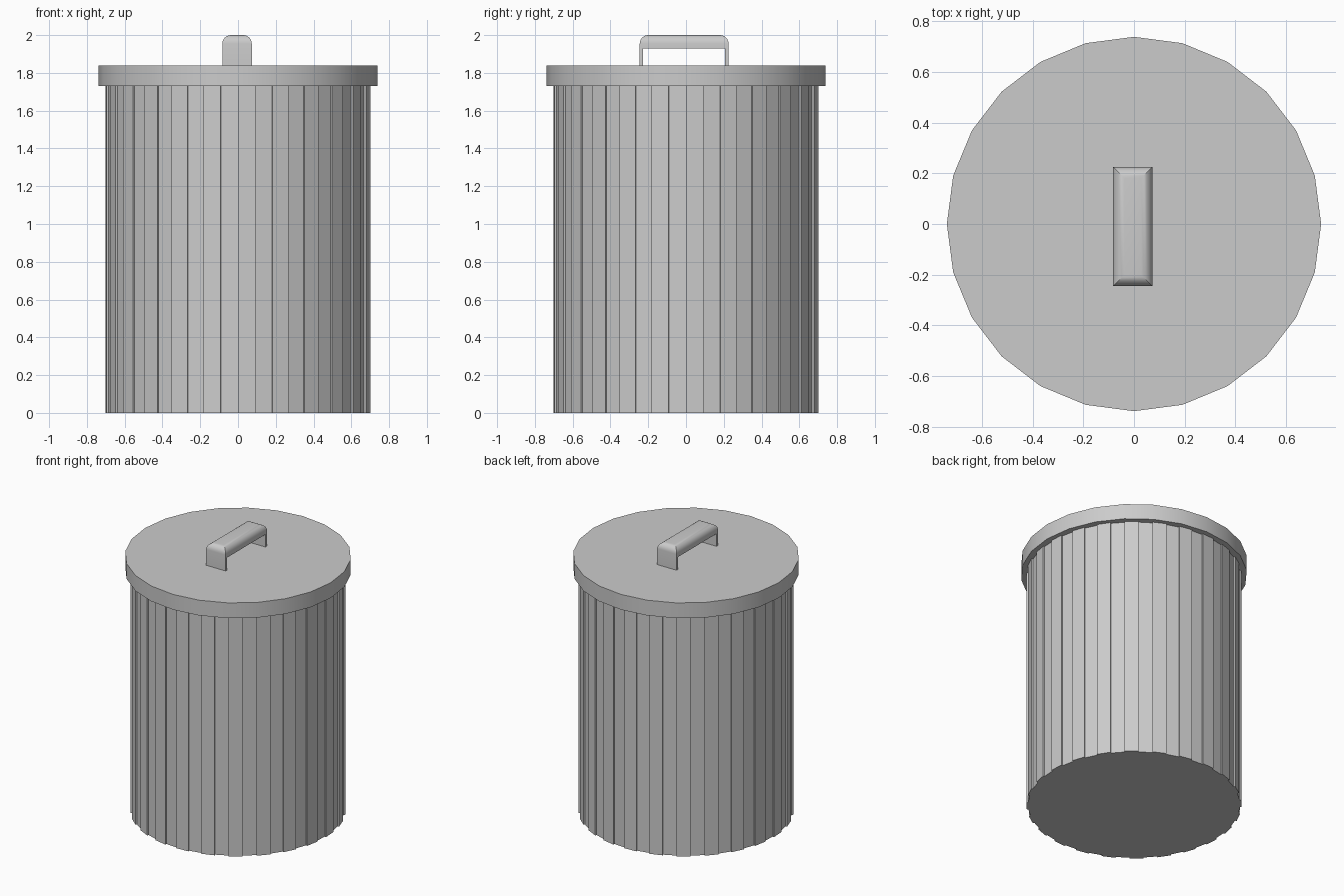
import bpy
import bmesh
import math
from mathutils import Vector

cube = bpy.data.objects.get("Cube")
if cube:
    bpy.data.objects.remove(cube, do_unlink=True)

# One plain galvanised grey
metal = bpy.data.materials.new("galvanised_grey")
metal.use_nodes = True
colour = (0.6, 0.6, 0.6, 1)
metal.diffuse_color = colour
metal.node_tree.nodes["Principled BSDF"].inputs["Base Color"].default_value = colour


def prism(name, outline, depth, bevel_rule=None, bevel=0.045, smooth=False):
    """Extrude a closed outline, optionally rounding the edges a rule picks."""
    bm = bmesh.new()
    base = bm.faces.new([bm.verts.new(p) for p in outline])
    moved = bmesh.ops.extrude_face_region(bm, geom=[base], use_keep_orig=True)
    verts = [v for v in moved["geom"] if isinstance(v, bmesh.types.BMVert)]
    bmesh.ops.translate(bm, verts=verts, vec=depth)
    bmesh.ops.recalc_face_normals(bm, faces=bm.faces)
    if bevel_rule:
        edges = [e for e in bm.edges if all(bevel_rule(v.co) for v in e.verts)]
        bmesh.ops.bevel(bm, geom=edges, offset=bevel, segments=6,
                        profile=0.5, affect='EDGES')
    mesh = bpy.data.meshes.new(name)
    bm.to_mesh(mesh)
    bm.free()
    mesh.materials.append(metal)
    obj = bpy.data.objects.new(name, mesh)
    bpy.context.collection.objects.link(obj)
    if smooth:
        bpy.ops.object.select_all(action='DESELECT')
        obj.select_set(True)
        bpy.context.view_layer.objects.active = obj
        bpy.ops.object.shade_smooth_by_angle(angle=math.radians(30))
    return obj


def polar(radius, degrees, z):
    a = math.radians(degrees)
    return Vector((radius * math.cos(a), radius * math.sin(a), z))


SIDES = 24
STEP = 360 / SIDES
LID_BOTTOM, LID_TOP = 1.73, 1.84

# Body: raised and sunken strips alternate around the wall
outer, inner = 0.702, 0.691
ribs = []
for i in range(SIDES):
    start, middle, end = i * STEP, (i + 0.5) * STEP, (i + 1) * STEP
    ribs += [polar(outer, start, 0), polar(outer, middle, 0),
             polar(inner, middle, 0), polar(inner, end, 0)]
prism("ribbed_body", ribs, (0, 0, LID_BOTTOM))

# Lid: wide flat disc
rim = [polar(0.738, i * STEP, LID_BOTTOM) for i in range(SIDES)]
prism("lid", rim, (0, 0, LID_TOP - LID_BOTTOM), smooth=True)

# Handle: thin-legged arch with rounded top edges
half, leg, top, under = 0.235, 0.018, 2.0, 1.93
inside = half - leg
arch = [(-half, LID_TOP), (-half, top), (half, top), (half, LID_TOP),
        (inside, LID_TOP), (inside, under), (-inside, under), (-inside, LID_TOP)]
prism("lid_handle", [(-0.083, y - 0.01, z) for y, z in arch], (0.156, 0, 0),
      bevel_rule=lambda co: co.z > top - 0.001, smooth=True)
